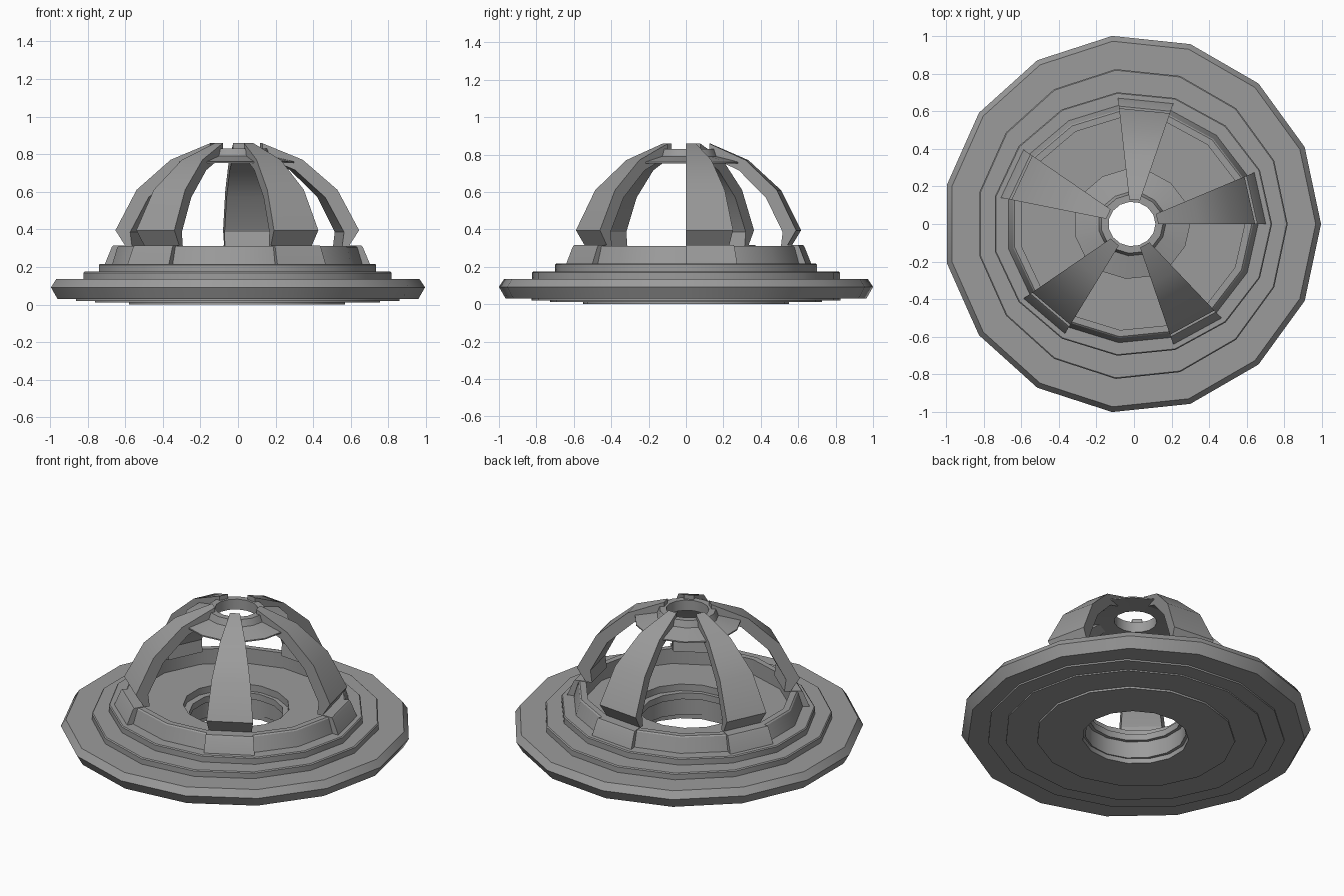
import bpy, bmesh
from math import radians, sin, cos

if "Cube" in bpy.data.objects:
    bpy.data.objects.remove(bpy.data.objects["Cube"], do_unlink=True)

SIDES = 15
STEP = 360 / SIDES
CENTRE_X = -0.011
OVAL = 0.945          # the upper parts are slightly narrower front to back

grey = bpy.data.materials.new("Metal Grey")
grey.use_nodes = True
colour = (0.33, 0.33, 0.33, 1)
grey.diffuse_color = colour
grey.node_tree.nodes["Principled BSDF"].inputs["Base Color"].default_value = colour


def sweep(name, profile, oval=1.0, start=0, sectors=SIDES):
    """Turn a closed (radius, z) profile about the axis, fully or over some sectors."""
    bm = bmesh.new()
    full = sectors == SIDES
    rings = []
    for i in range(sectors if full else sectors + 1):
        a = radians((start + i) * STEP)
        rings.append([bm.verts.new((CENTRE_X + r * cos(a), r * oval * sin(a), z))
                      for r, z in profile])
    n = len(profile)
    for i in range(sectors):
        a, b = rings[i], rings[(i + 1) % len(rings)]
        for j in range(n):
            k = (j + 1) % n
            bm.faces.new((a[j], b[j], b[k], a[k]))
    if not full:
        bm.faces.new(rings[0])
        bm.faces.new(rings[-1])
    bmesh.ops.recalc_face_normals(bm, faces=bm.faces)
    mesh = bpy.data.meshes.new(name)
    bm.to_mesh(mesh)
    bm.free()
    mesh.materials.append(grey)
    obj = bpy.data.objects.new(name, mesh)
    bpy.context.collection.objects.link(obj)
    bpy.ops.object.select_all(action='DESELECT')
    obj.select_set(True)
    bpy.context.view_layer.objects.active = obj
    bpy.ops.object.shade_smooth_by_angle(angle=radians(30))
    return obj


def disc(name, outer, inner, low, high, oval=1.0, bevel=0.006):
    sweep(name, [(inner, low), (outer, low), (outer, high - bevel),
                 (outer - bevel, high), (inner, high)], oval)


# Wide base with a pointed rim
sweep("base_rim", [(0.29, 0.03), (0.97, 0.03), (1.0055, 0.092),
                   (0.977, 0.135), (0.29, 0.135)])

# Thin plates underneath
disc("outer_foot_plate", 0.87, 0.31, 0.02, 0.03, 0.955, 0)
disc("middle_foot_plate", 0.765, 0.31, 0.012, 0.02, 0.955, 0)
disc("inner_foot_plate", 0.58, 0.31, 0.0, 0.012, 0.955, 0)

# Stepped discs above the rim
disc("lower_step", 0.828, 0.27, 0.135, 0.175)
disc("upper_step", 0.745, 0.31, 0.175, 0.217, OVAL)

# Collar that carries the ribs
sweep("collar", [(0.60, 0.215), (0.672, 0.215), (0.645, 0.305),
                 (0.637, 0.312), (0.60, 0.312)], OVAL)

# Five ribs, each filling one sector in three, with a pad at its foot
rib = [(0.60, 0.31), (0.655, 0.395), (0.54, 0.61), (0.355, 0.77), (0.14, 0.858),
       (0.14, 0.79), (0.315, 0.715), (0.475, 0.57), (0.575, 0.385), (0.565, 0.31)]
pad = [(0.60, 0.215), (0.713, 0.215), (0.675, 0.305), (0.667, 0.315), (0.60, 0.315)]
for k in range(5):
    sweep(f"rib_{k + 1}", rib, OVAL, start=3 * k, sectors=1)
    sweep(f"rib_pad_{k + 1}", pad, OVAL, start=3 * k, sectors=1)

# Crown ring with a sloping flange
sweep("crown_ring", [(0.125, 0.765), (0.31, 0.752), (0.31, 0.76), (0.18, 0.79),
                     (0.165, 0.83), (0.125, 0.83)], OVAL)
